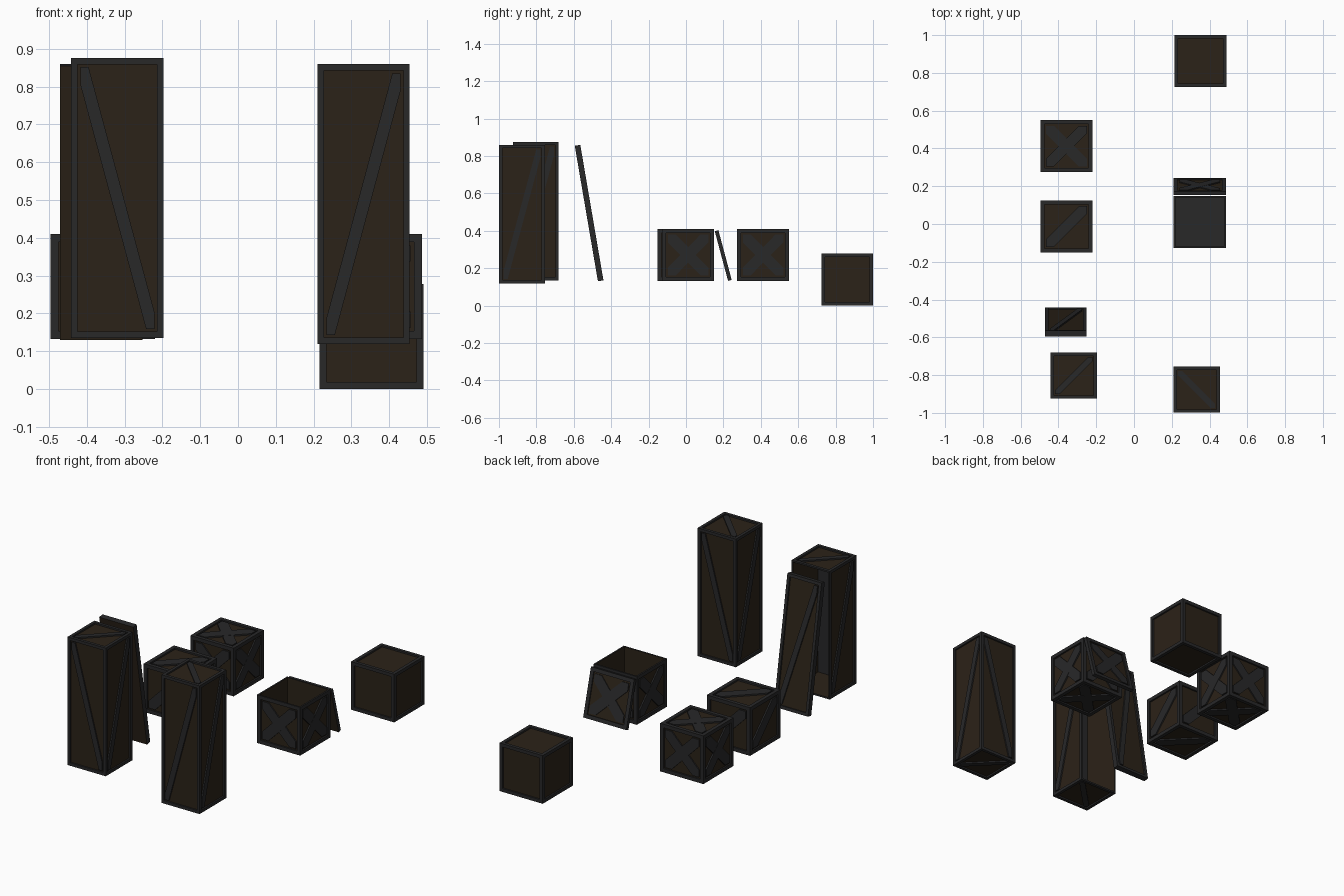
import bpy, bmesh, math
from mathutils import Vector, Matrix

if "Cube" in bpy.data.objects:
    bpy.data.objects.remove(bpy.data.objects["Cube"])


def material(name, color):
    m = bpy.data.materials.new(name)
    m.diffuse_color = (*color, 1)
    m.use_nodes = True
    m.node_tree.nodes["Principled BSDF"].inputs["Base Color"].default_value = m.diffuse_color
    return m


MATS = [material("dark_iron", (0.021, 0.021, 0.022)),
        material("dark_wood", (0.024, 0.016, 0.009))]

# face order: front, right, back, left, top, bottom
NORMALS = [Vector(n) for n in ((0, -1, 0), (1, 0, 0), (0, 1, 0), (-1, 0, 0), (0, 0, 1), (0, 0, -1))]


def brace(bm, origin, right, up, normal, a, b, depth, sign, lift):
    """Mitred diagonal bar running corner to corner of a recessed panel."""
    p = min(0.042, 0.042 * a / 0.108) if abs(a - b) < 0.03 and a > 0.1 else 0.022
    q = p if abs(a - b) < 0.03 else p * 2.05
    pts = [(-a, -b), (p - a, -b), (a, b - q), (a, b), (a - p, b), (-a, q - b)]
    if sign < 0:
        pts = [(-x, y) for x, y in reversed(pts)]
    rings = [[bm.verts.new(origin + right * x + up * y - normal * d) for x, y in pts]
             for d in (lift, depth)]
    bm.faces.new(rings[0])
    for i in range(6):
        j = (i + 1) % 6
        bm.faces.new((rings[0][j], rings[0][i], rings[1][i], rings[1][j]))


def crate(name, center, size, faces, frame=0.03, recess=0.009, tilt=0):
    """Face codes: . panel, / \\ x braced panel, o open, b bare wood, s solid iron."""
    bm = bmesh.new()
    bmesh.ops.create_cube(bm, size=1)
    size = Vector(size)
    bmesh.ops.scale(bm, vec=size, verts=bm.verts)
    bm.normal_update()
    sides = [max(bm.faces, key=lambda f: f.normal.dot(n)) for n in NORMALS]
    for face, n, code in zip(sides, NORMALS, faces):
        span = abs(size.dot(n))
        if code == "b":
            face.material_index = 1
        elif code == "o":
            # hollow interior: wooden walls and an iron floor
            bmesh.ops.inset_individual(bm, faces=[face], thickness=0.013)
            inner = bmesh.ops.extrude_discrete_faces(bm, faces=[face])["faces"][0]
            for e in inner.edges:
                for f in e.link_faces:
                    f.material_index = 1
            inner.material_index = 0
            bmesh.ops.translate(bm, vec=-n * (span - 0.014), verts=inner.verts)
        elif code != "s":
            # recessed wooden panel inside the frame
            bmesh.ops.inset_individual(bm, faces=[face], thickness=frame)
            inner = bmesh.ops.extrude_discrete_faces(bm, faces=[face])["faces"][0]
            inner.material_index = 1
            bmesh.ops.translate(bm, vec=-n * recess, verts=inner.verts)
            up = Vector((0, 1, 0)) if n.z else Vector((0, 0, 1))
            right = up.cross(n)
            a = abs(size.dot(right)) / 2 - frame
            b = abs(size.dot(up)) / 2 - frame
            if code in "/x":
                brace(bm, n * span / 2, right, up, n, a, b, recess, 1, 0.001)
            if code in "\\x":
                brace(bm, n * span / 2, right, up, n, a, b, recess, -1, 0.002)
    mesh = bpy.data.meshes.new(name)
    bm.to_mesh(mesh)
    bm.free()
    for m in MATS:
        mesh.materials.append(m)
    ob = bpy.data.objects.new(name, mesh)
    ob.matrix_world = Matrix.Translation(center) @ Matrix.Rotation(math.radians(tilt), 4, "X")
    bpy.context.collection.objects.link(ob)
    return ob


CUBE = (0.276, 0.276, 0.278)
TALL = (0.244, 0.244, 0.74)

# cube crates
crate("plain_crate", (0.353, 0.862, 0.139), CUBE, "......", 0.027)
crate("cross_braced_crate", (-0.358, 0.412, 0.271), CUBE, "xxxxxx")
crate("single_braced_crate", (-0.358, -0.014, 0.271), CUBE, "//////")
crate("open_crate", (0.348, 0.011, 0.271), CUBE, "xxxxox")
crate("open_crate_lid", (0.348, 0.199, 0.268), (0.276, 0.02, 0.275), "bsxsss", recess=0.007, tilt=15)

# tall crates
crate("tall_crate", (0.332, -0.877, 0.489), TALL, "//\\/\\/", 0.024)
crate("open_tall_crate", (-0.319, -0.803, 0.505), TALL, "\\/o//\\", 0.024)
crate("open_tall_crate_lid", (-0.361, -0.518, 0.495), (0.218, 0.03, 0.735), "bs/sss", 0.024, tilt=9.7)
